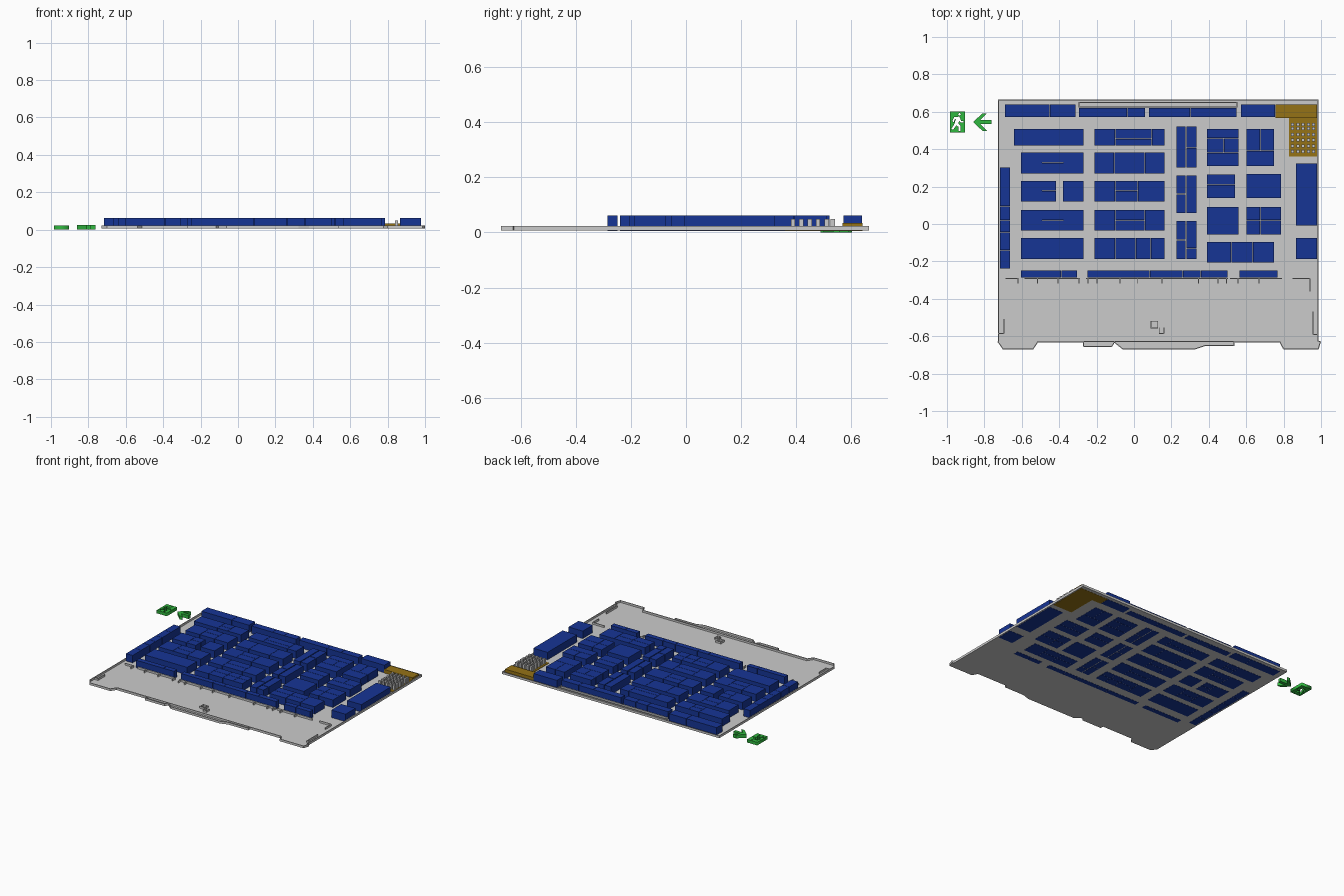
import bpy, bmesh
from mathutils import Vector, Matrix

Z0, ZF, ZW, ZB = 0.007, 0.009, 0.023, 0.062   # base, floor top, wall top, booth top


def material(name, rgb):
    m = bpy.data.materials.new(name)
    m.diffuse_color = (*rgb, 1)
    return m


BLUE = material("booth_blue", (0.008, 0.035, 0.30))
GOLD = material("food_gold", (0.30, 0.17, 0.008))
GREEN = material("sign_green", (0.03, 0.48, 0.05))


def finish(name, bm, mat=None):
    me = bpy.data.meshes.new(name)
    bmesh.ops.recalc_face_normals(bm, faces=bm.faces)
    bm.to_mesh(me)
    bm.free()
    ob = bpy.data.objects.new(name, me)
    bpy.context.collection.objects.link(ob)
    if mat:
        me.materials.append(mat)
    return ob


def add_box(bm, x0, x1, y0, y1, z0, z1):
    c = Vector(((x0 + x1) / 2, (y0 + y1) / 2, (z0 + z1) / 2))
    s = Matrix.Diagonal((abs(x1 - x0), abs(y1 - y0), z1 - z0, 1))
    bmesh.ops.create_cube(bm, size=1, matrix=Matrix.Translation(c) @ s)


def boxes(name, items, mat=None):
    bm = bmesh.new()
    for it in items:
        add_box(bm, *it)
    return finish(name, bm, mat)


def prism(name, pts, z0, z1, mat=None):
    bm = bmesh.new()
    f = bm.faces.new([bm.verts.new((x, y, z0)) for x, y in pts])
    r = bmesh.ops.extrude_face_region(bm, geom=[f])
    vs = [v for v in r["geom"] if isinstance(v, bmesh.types.BMVert)]
    bmesh.ops.translate(bm, verts=vs, vec=(0, 0, z1 - z0))
    return finish(name, bm, mat)


def walls(name, paths, t=0.005):
    bm = bmesh.new()
    for path in paths:
        for a, b in zip(path, path[1:]):
            a, b = Vector(a), Vector(b)
            d, c = b - a, (a + b) / 2
            m = (Matrix.Translation((c.x, c.y, (Z0 + ZW) / 2))
                 @ d.to_3d().to_track_quat('X', 'Z').to_matrix().to_4x4()
                 @ Matrix.Diagonal((d.length + t * 0.5, t, ZW - Z0, 1)))
            bmesh.ops.create_cube(bm, size=1, matrix=m)
    return finish(name, bm)


def block(name, x0, top, bottom, columns, g=0.001):
    """columns: (right edge, horizontal split positions) from left to right"""
    items = []
    for x1, splits in columns:
        ys = [top, *splits, bottom]
        for ya, yb in zip(ys, ys[1:]):
            items.append((x0 + g, x1 - g, yb + g, ya - g, Z0 - 0.001, ZB))
        x0 = x1
    boxes(name, items, BLUE)


def strip(name, xs, top, bottom):
    block(name, xs[0], top, bottom, [(x, []) for x in xs[1:]])


# Hall floor with the projecting front entrances, and its perimeter wall
front = [(-0.727, -0.63), (-0.70, -0.668), (-0.54, -0.668), (-0.515, -0.632),
         (-0.27, -0.632), (-0.27, -0.655), (-0.12, -0.655), (-0.105, -0.632),
         (-0.06, -0.668), (0.325, -0.668), (0.38, -0.65), (0.535, -0.65),
         (0.535, -0.63), (0.78, -0.63), (0.80, -0.668), (0.985, -0.668), (0.997, -0.63)]
outline = front + [(0.984, -0.625), (0.984, 0.662), (-0.725, 0.662), (-0.725, -0.625)]
prism("hall_floor", outline, Z0, ZF)
walls("perimeter_wall", [outline + outline[:1]])
walls("entrance_wall", [[(-0.515, -0.628), (0.78, -0.628)]])

# Inner partitions: screen wall with short stubs, corner returns, kiosk, rear service strip
paths = [[(a, -0.292), (b, -0.292)] for a, b in
         [(-0.685, -0.62), (-0.585, -0.29), (-0.255, 0.50), (0.515, 0.79)]]
for x in (-0.62, -0.515, -0.407, -0.295, -0.247, -0.198, -0.075, 0.02,
          0.15, 0.345, 0.45, 0.495, 0.555, 0.668):
    paths.append([(x, -0.292), (x, -0.318)])
paths += [[(0.85, -0.292), (0.94, -0.292), (0.94, -0.36)],
          [(-0.72, -0.585), (-0.695, -0.585), (-0.695, -0.51)],
          [(0.98, -0.59), (0.957, -0.59), (0.957, -0.47)],
          [(0.09, -0.52), (0.127, -0.52), (0.127, -0.555), (0.09, -0.555), (0.09, -0.52)],
          [(0.135, -0.555), (0.135, -0.585), (0.16, -0.585), (0.16, -0.555)],
          [(-0.294, 0.625), (-0.294, 0.65), (0.55, 0.65), (0.55, 0.625), (-0.294, 0.625)]]
walls("partition_walls", paths)

# Booth rows along the hall edges
strip("rear_booths_left", [-0.69, -0.45, -0.312], 0.64, 0.57)
strip("rear_booths_middle_left", [-0.294, -0.128, -0.037, 0.06], 0.62, 0.57)
strip("rear_booths_middle_right", [0.08, 0.30, 0.412, 0.55], 0.62, 0.57)
strip("rear_booths_right", [0.57, 0.755], 0.64, 0.57)
block("left_side_booths", -0.717, 0.302, -0.24,
      [(-0.663, [0.195, 0.095, 0.02, -0.045, -0.14])])
block("right_side_booth_large", 0.865, 0.324, -0.008, [(0.979, [])])
block("right_side_booth_small", 0.865, -0.073, -0.187, [(0.979, [])])
strip("front_booths_left", [-0.605, -0.388, -0.305], -0.248, -0.286)
strip("front_booths_middle", [-0.25, 0.0, 0.085, 0.26, 0.357, 0.50], -0.248, -0.286)
strip("front_booths_right", [0.562, 0.655, 0.768], -0.248, -0.286)

# Five rows of island booths in the two left aisles
R = [(0.51, 0.418), (0.382, 0.27), (0.23, 0.12), (0.077, -0.035), (-0.075, -0.187)]
block("island_a1", -0.643, *R[0], [(-0.457, []), (-0.377, [0.46]), (-0.27, [])])
block("island_a2", -0.605, *R[1], [(-0.492, []), (-0.377, [0.328]), (-0.27, [])])
block("island_a3", -0.605, *R[2], [(-0.492, []), (-0.417, [0.178])])
block("island_a3_single", -0.38, *R[2], [(-0.27, [])])
block("island_a4", -0.605, *R[3], [(-0.492, []), (-0.377, [0.02]), (-0.27, [])])
block("island_a5", -0.605, *R[4], [(-0.27, [])])
block("island_b1", -0.212, *R[0], [(-0.10, []), (0.095, [0.455]), (0.165, [])])
block("island_b2", -0.212, *R[1], [(-0.105, []), (0.057, []), (0.165, [])])
block("island_b3", -0.212, *R[2], [(-0.10, []), (0.02, [0.178]), (0.165, [])])
block("island_b4", -0.212, *R[3], [(-0.10, []), (0.057, [0.02]), (0.165, [])])
block("island_b5", -0.212, *R[4], [(-0.10, []), (0.01, [-0.128]), (0.09, [-0.128]), (0.165, [-0.128])])

# Narrow double islands in the centre aisle
for i, (top, bottom, cut_l, cut_r) in enumerate([(0.523, 0.30, [], [0.407]),
                                                 (0.262, 0.057, [0.16], []),
                                                 (0.018, -0.19, [-0.085], [-0.13])]):
    block(f"island_c{i + 1}", 0.224, top, bottom, [(0.278, cut_l)], 0.002)
    block(f"island_c{i + 1}_back", 0.28, top, bottom, [(0.335, cut_r)], 0.002)

# Mixed islands in the right aisles
block("island_d1_rear", 0.39, 0.51, 0.458, [(0.559, [])])
block("island_d1_middle", 0.39, 0.458, 0.38, [(0.48, []), (0.559, [])])
block("island_d1_front", 0.39, 0.38, 0.31, [(0.559, [])])
block("island_d2", 0.39, 0.265, 0.137, [(0.54, [0.21])])
block("island_d3", 0.39, 0.093, -0.056, [(0.559, [])])
block("island_d4", 0.39, -0.095, -0.207, [(0.52, [-0.15]), (0.635, [-0.15]), (0.75, [])])
block("island_e1_rear", 0.60, 0.51, 0.392, [(0.675, []), (0.75, [])])
block("island_e1_front", 0.60, 0.392, 0.31, [(0.75, [])])
block("island_e2_rear", 0.60, 0.267, 0.195, [(0.695, []), (0.788, [])])
block("island_e2_front", 0.60, 0.195, 0.137, [(0.788, [])])
block("island_e3", 0.60, 0.093, -0.056, [(0.675, [0.02]), (0.788, [0.02])])

# Food court: counter, floor and a grid of stools
boxes("food_counter", [(0.756, 0.979, 0.567, 0.64, Z0 - 0.001, 0.034)], GOLD)
boxes("food_court_floor", [(0.828, 0.979, 0.36, 0.567, Z0 - 0.001, 0.013)], GOLD)
boxes("food_tables", [(x - 0.008, x + 0.008, y - 0.008, y + 0.008, 0.012, 0.048)
                      for x in (0.848, 0.876, 0.904, 0.932, 0.960)
                      for y in (0.388, 0.418, 0.449, 0.479, 0.510, 0.533)][:])

# Direction arrow outside the hall
prism("direction_arrow", [(-0.86, 0.545), (-0.81, 0.592), (-0.785, 0.592), (-0.822, 0.556),
                          (-0.763, 0.556), (-0.763, 0.534), (-0.822, 0.534),
                          (-0.785, 0.498), (-0.81, 0.498)], 0, 0.024, GREEN)

# Exit plate: door panel with a running figure cut through it
cu = bpy.data.curves.new("exit_plate", 'CURVE')
cu.dimensions, cu.fill_mode, cu.extrude = '2D', 'BOTH', 0.011
plate = [(-0.983, 0.488), (-0.903, 0.488), (-0.903, 0.602), (-0.983, 0.602)]
head = [(-0.934, 0.579), (-0.926, 0.587), (-0.934, 0.595), (-0.942, 0.587)]
body = [(-0.972, 0.548), (-0.964, 0.545), (-0.957, 0.562), (-0.952, 0.562), (-0.960, 0.535),
        (-0.976, 0.510), (-0.968, 0.503), (-0.950, 0.527), (-0.938, 0.520), (-0.938, 0.496),
        (-0.929, 0.496), (-0.928, 0.526), (-0.940, 0.537), (-0.935, 0.553), (-0.928, 0.543),
        (-0.912, 0.543), (-0.912, 0.551), (-0.924, 0.552), (-0.934, 0.574), (-0.962, 0.572)]
for pts in (plate, head, body):
    sp = cu.splines.new('POLY')
    sp.points.add(len(pts) - 1)
    for p, (x, y) in zip(sp.points, pts):
        p.co = (x, y, 0, 1)
    sp.use_cyclic_u = True
cu.materials.append(GREEN)
ob = bpy.data.objects.new("exit_plate", cu)
ob.location.z = 0.011
bpy.context.collection.objects.link(ob)
